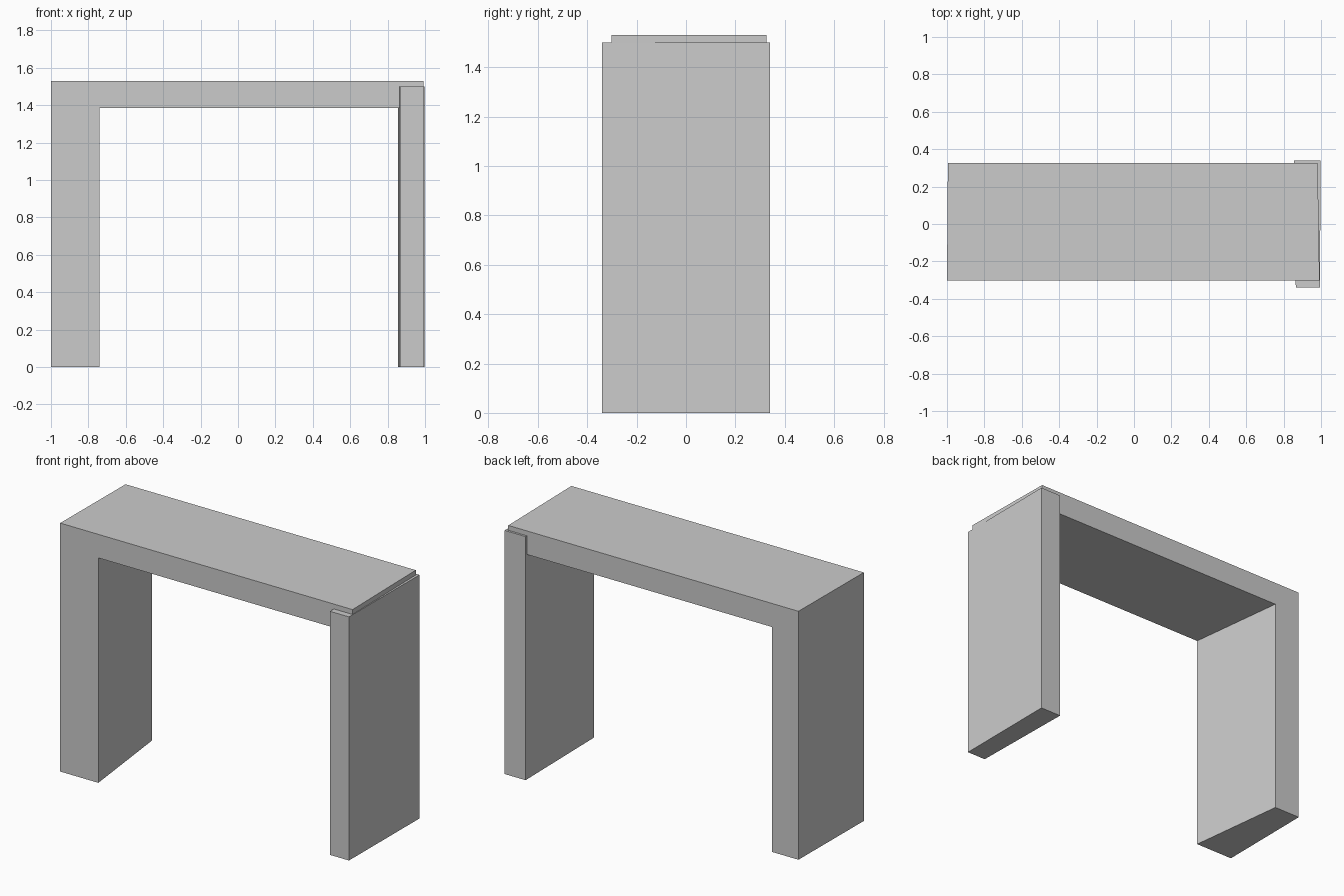
import bpy
import bmesh

if "Cube" in bpy.data.objects:
    bpy.data.objects.remove(bpy.data.objects["Cube"])


def loft(name, front, back, y_front, y_back):
    """Solid between a front (x, z) outline and a matching back outline."""
    bm = bmesh.new()
    a = [bm.verts.new((x, y_front, z)) for x, z in front]
    b = [bm.verts.new((x, y_back, z)) for x, z in back]
    bm.faces.new(a)
    bm.faces.new(b[::-1])
    n = len(a)
    for i in range(n):
        j = (i + 1) % n
        bm.faces.new((a[j], a[i], b[i], b[j]))
    bmesh.ops.recalc_face_normals(bm, faces=bm.faces)
    mesh = bpy.data.meshes.new(name)
    bm.to_mesh(mesh)
    bm.free()
    obj = bpy.data.objects.new(name, mesh)
    bpy.context.collection.objects.link(obj)
    return obj


def bracket(left, inner, right):
    """L-shaped outline: left leg plus the top beam."""
    top, under = 1.53, 1.385
    return [(left, 0), (inner, 0), (inner, under),
            (right, under), (right, top), (left, top)]


def panel(left, right):
    return [(left, 0), (right, 0), (right, 1.5), (left, 1.5)]


# Left leg and top in one piece; the leg is thinner at the back
loft("top_and_left_leg", bracket(-1.0, -0.74, 0.992),
     bracket(-0.995, -0.815, 0.982), -0.302, 0.327)

# Right leg: a slightly wider panel overlapping the beam end
loft("right_leg", panel(0.865, 0.994), panel(0.855, 0.998), -0.34, 0.34)
